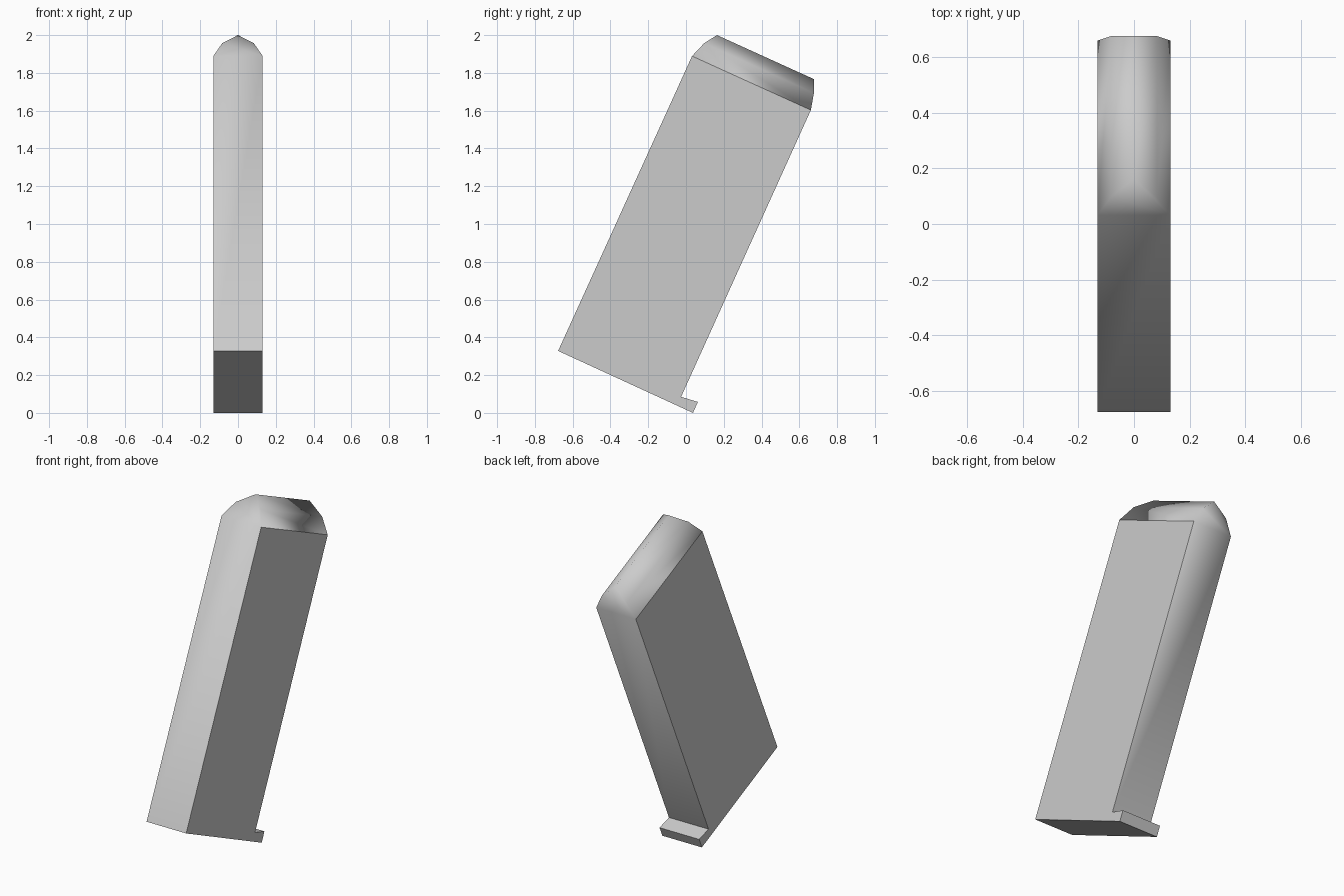
import bpy
import bmesh

cube = bpy.data.objects.get("Cube")
if cube:
    bpy.data.objects.remove(cube, do_unlink=True)

# Single grey finish
grey = bpy.data.materials.new("plain grey")
grey.use_nodes = True
colour = (0.6, 0.6, 0.6, 1)
grey.diffuse_color = colour
grey.node_tree.nodes["Principled BSDF"].inputs["Base Color"].default_value = colour

HALF = 0.131   # half width of the body
MID = 0.083    # half width of the rounded top's upper facet

# Side profile (y, z): leaning body with a small lip at the back of the base
profile = [(-0.677, 0.328), (0.032, 1.889), (0.661, 1.603),
           (-0.026, 0.085), (0.063, 0.058), (0.037, 0.0)]
front_mid, front_peak = (0.097, 1.958), (0.164, 2.0)
back_mid, back_peak = (0.677, 1.693), (0.677, 1.767)

bm = bmesh.new()


def vert(x, yz):
    return bm.verts.new((x, *yz))


right = [vert(-HALF, p) for p in profile]
left = [vert(HALF, p) for p in profile]

# Flat sides
sides = [bm.faces.new(right), bm.faces.new(left[::-1])]

# Front, back, lip and base walls; the top (between points 1 and 2) stays open
walls = {}
for i in range(len(profile)):
    j = (i + 1) % len(profile)
    if i != 1:
        walls[i] = bm.faces.new((right[i], left[i], left[j], right[j]))


# Rounded top: an arch at each end joined by four strips
def arch(i, mid, peak):
    return [right[i], vert(-MID, mid), vert(0, peak), vert(MID, mid), left[i]]


front_arch = arch(1, front_mid, front_peak)
back_arch = arch(2, back_mid, back_peak)
bm.faces.new(front_arch)
bm.faces.new(back_arch[::-1])
for i in range(4):
    bm.faces.new((front_arch[i], front_arch[i + 1], back_arch[i + 1], back_arch[i]))

bmesh.ops.recalc_face_normals(bm, faces=bm.faces)

# Smooth everything, but keep the sides, lip and base crisp
for face in bm.faces:
    face.smooth = True
crisp = sides + [walls[i] for i in (3, 4, 5)]
for face in crisp:
    for edge in face.edges:
        edge.smooth = False

mesh = bpy.data.meshes.new("leaning_body")
bm.to_mesh(mesh)
bm.free()
mesh.materials.append(grey)
body = bpy.data.objects.new("leaning_body", mesh)
bpy.context.collection.objects.link(body)
